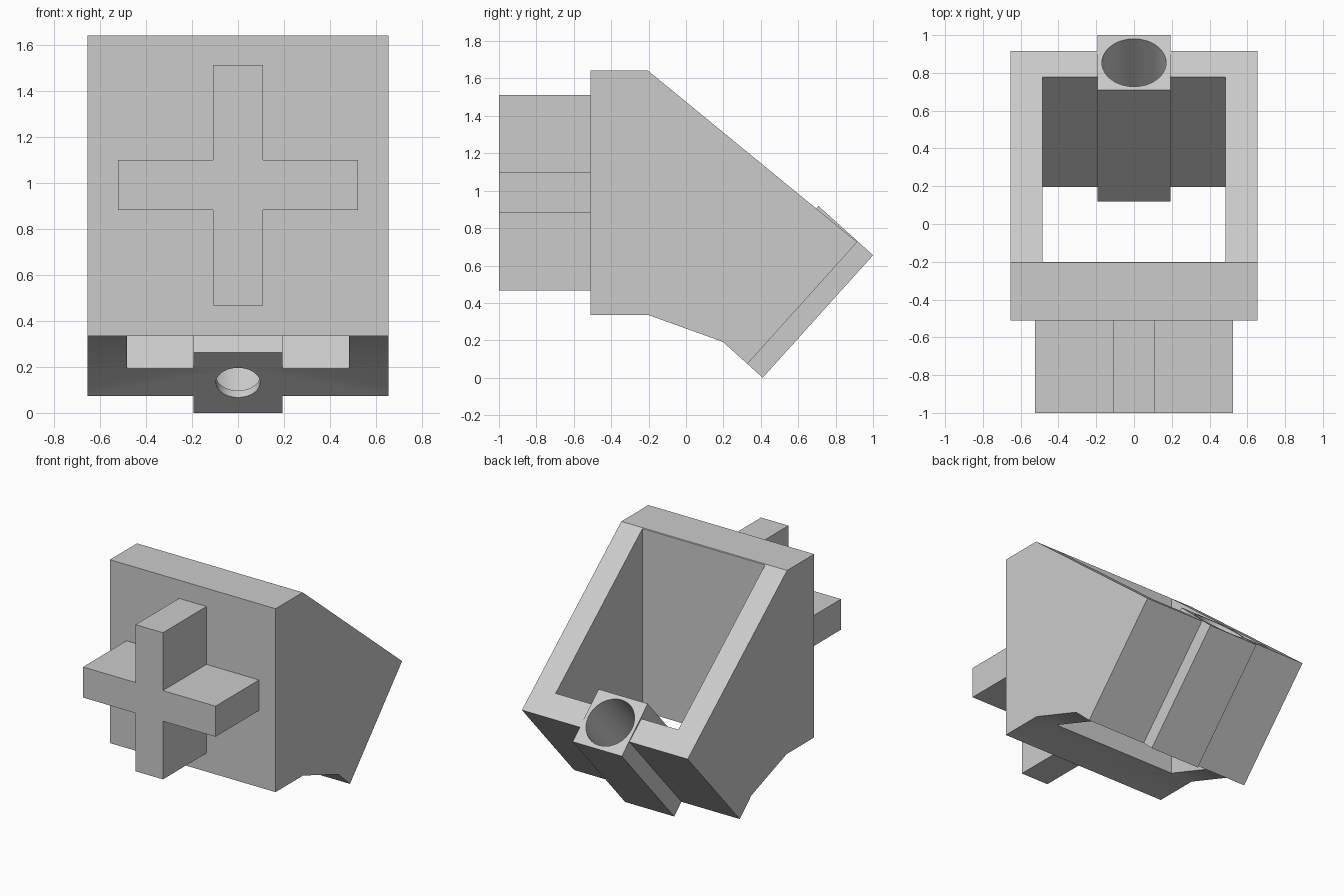
import bpy
import bmesh
from mathutils import Vector, Matrix

if "Cube" in bpy.data.objects:
    bpy.data.objects.remove(bpy.data.objects["Cube"], do_unlink=True)

grey = bpy.data.materials.new("light_grey")
grey.use_nodes = True
grey.diffuse_color = (0.6, 0.6, 0.6, 1)
grey.node_tree.nodes["Principled BSDF"].inputs["Base Color"].default_value = (0.6, 0.6, 0.6, 1)


def finish(name, bm):
    bmesh.ops.recalc_face_normals(bm, faces=bm.faces)
    mesh = bpy.data.meshes.new(name)
    bm.to_mesh(mesh)
    bm.free()
    mesh.materials.append(grey)
    obj = bpy.data.objects.new(name, mesh)
    bpy.context.scene.collection.objects.link(obj)
    return obj


def prism(name, profile, half_width):
    """Extrude a side profile of (y, z) points across x."""
    bm = bmesh.new()
    face = bm.faces.new([bm.verts.new((-half_width, p[0], p[1])) for p in profile])
    new = bmesh.ops.extrude_face_region(bm, geom=[face])["geom"]
    verts = [g for g in new if isinstance(g, bmesh.types.BMVert)]
    bmesh.ops.translate(bm, verts=verts, vec=(2 * half_width, 0, 0))
    return finish(name, bm)


def rod(name, start, end, radius):
    """Cylinder between two points of the side plane."""
    a, b = Vector((0, *start)), Vector((0, *end))
    turn = (b - a).to_track_quat("Z", "Y").to_matrix().to_4x4()
    bm = bmesh.new()
    bmesh.ops.create_cone(bm, cap_ends=True, segments=64, radius1=radius, radius2=radius,
                          depth=(b - a).length, matrix=Matrix.Translation((a + b) / 2) @ turn)
    return finish(name, bm)


def combine(target, other, operation):
    mod = target.modifiers.new(operation, "BOOLEAN")
    mod.operation = operation
    mod.solver = "EXACT"
    mod.object = other
    other.hide_render = True
    bpy.context.view_layer.objects.active = target
    bpy.ops.object.modifier_apply(modifier=mod.name)
    bpy.data.objects.remove(other, do_unlink=True)


# Tilted directions of the rear wall: up along it, and outward from it
up = Vector((0.59, 0.655)).normalized()
out = Vector((up.y, -up.x))
corner = Vector((0.41, 0))


def tilted(along, inward):
    return corner + up * along - out * inward


# Housing with a cavity open above and below
housing = prism("angled_housing", [
    (-0.51, 0.335), (-0.51, 1.643), (-0.205, 1.643), tilted(0.877, 0.11),
    tilted(0, 0.11), tilted(0, 0.287), (-0.2, 0.335)], 0.654)
cavity = prism("cavity_cutter", [
    (-0.2, -0.1), tilted(-0.3, 0.287), tilted(1.4, 0.287), (-0.2, 1.9)], 0.484)
combine(housing, cavity, "DIFFERENCE")

# Block on the rear wall, with a deep bore and a small hole in its floor
block = prism("bore_block", [
    tilted(0, 0), tilted(0.882, 0), tilted(0.882, 0.393), tilted(0, 0.393)], 0.194)
combine(housing, block, "UNION")
combine(housing, rod("bore_cutter", tilted(0.04, 0.197), tilted(1.1, 0.197), 0.17), "DIFFERENCE")
combine(housing, rod("hole_cutter", tilted(-0.1, 0.197), tilted(0.1, 0.197), 0.096), "DIFFERENCE")

# Cross-shaped peg on the front plate
for half_width, low, high in ((0.108, 0.467, 1.513), (0.523, 0.882, 1.1)):
    bar = prism("peg_bar", [(-1, low), (-0.45, low), (-0.45, high), (-1, high)], half_width)
    combine(housing, bar, "UNION")

# Smooth the bores, keep the flat faces crisp
bpy.ops.object.select_all(action="DESELECT")
housing.select_set(True)
bpy.context.view_layer.objects.active = housing
bpy.ops.object.shade_smooth_by_angle(angle=0.5)
